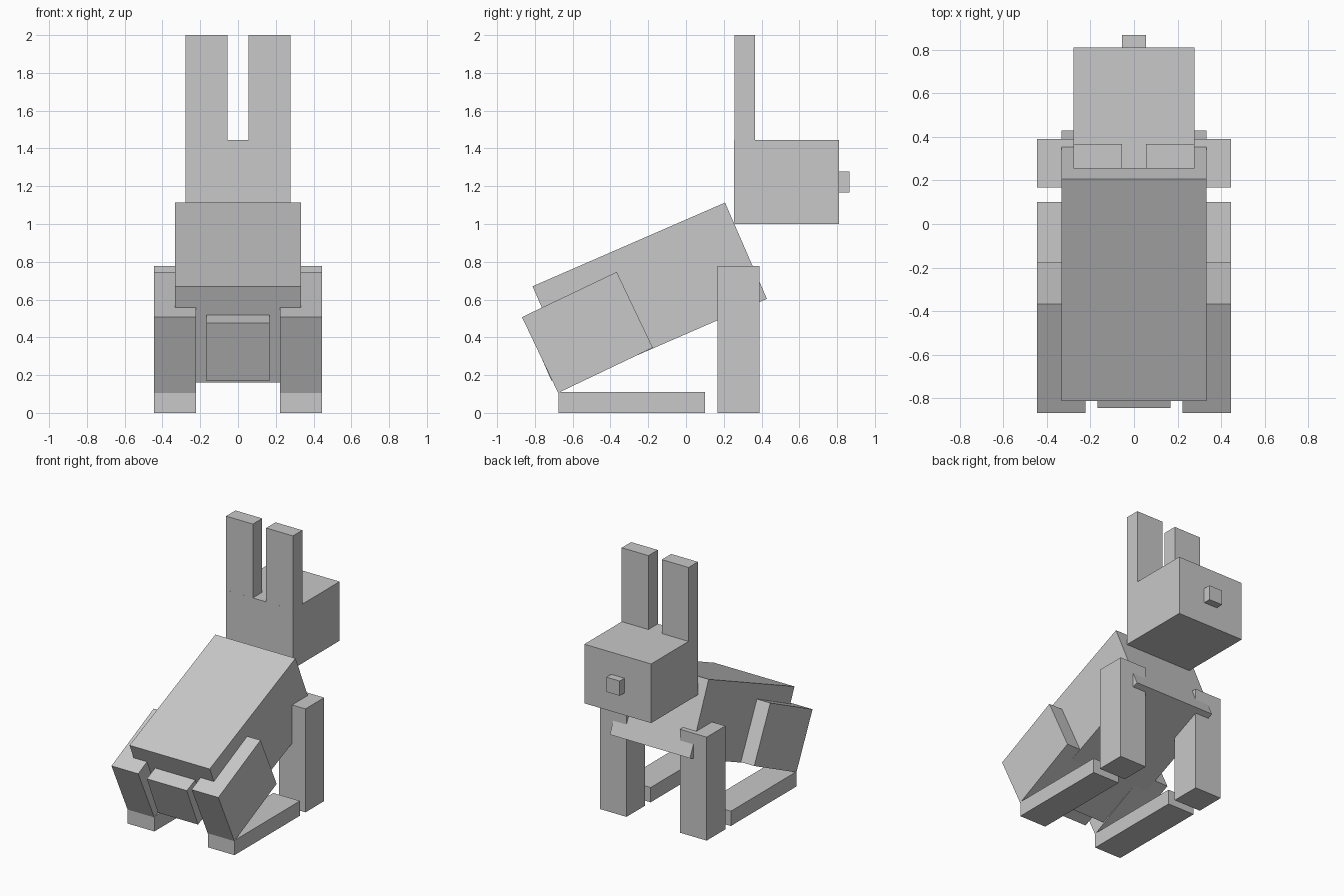
import bpy
from math import radians

cube = bpy.data.objects.get("Cube")
if cube:
    bpy.data.objects.remove(cube, do_unlink=True)

# One plain grey for the whole animal
GREY = (0.58, 0.58, 0.58, 1)
grey = bpy.data.materials.new("plain_grey")
grey.use_nodes = True
grey.diffuse_color = GREY
grey.node_tree.nodes["Principled BSDF"].inputs["Base Color"].default_value = GREY

U = 1 / 9  # block unit that all box sizes are multiples of


def box(name, centre, units, tilt=0):
    """Box sized in block units, tilted about x so that its +y end rises."""
    bpy.ops.mesh.primitive_cube_add(size=1, location=centre, rotation=(radians(tilt), 0, 0))
    ob = bpy.context.object
    ob.name = name
    ob.scale = [u * U for u in units]
    bpy.ops.object.transform_apply(location=False, rotation=False, scale=True)
    ob.data.materials.append(grey)
    return ob


def pair(name, centre, units, tilt=0):
    """The same box on both sides."""
    x, y, z = centre
    for side, sign in (("left", 1), ("right", -1)):
        box(f"{side}_{name}", (sign * x, y, z), units, tilt)


# Body and tail
box("body", (0, -0.192, 0.637), (6, 10, 5), 23.5)
box("tail", (0, -0.677, 0.367), (3, 2, 3), 23.5)

# Head, nose and ears
box("head", (0, 0.533, 11 * U), (5, 5, 4))
box("nose", (0, 0.811, 11 * U), (1, 1, 1))
pair("ear", (1.5 * U, 0.311, 15.5 * U), (2, 1, 5))

# Legs
pair("front_leg", (3 * U, 0.278, 3.5 * U), (2, 2, 7))
pair("haunch", (3 * U, -0.522, 0.426), (2, 5, 4), 25.5)
pair("hind_foot", (3 * U, -0.287, 0.5 * U), (2, 7, 1))
